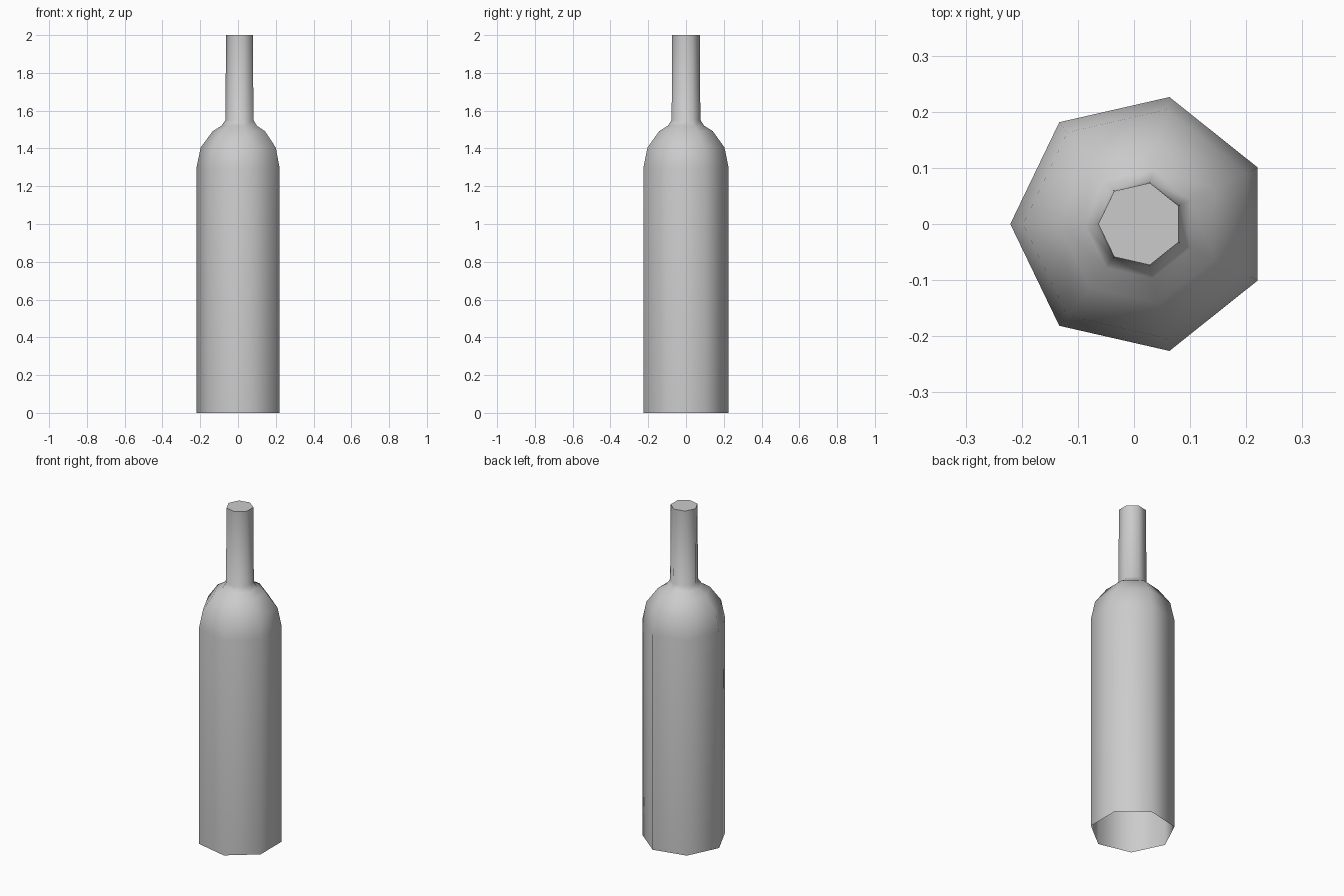
import bpy, bmesh, math

if "Cube" in bpy.data.objects:
    bpy.data.objects.remove(bpy.data.objects["Cube"])

SIDES = 7
CENTRE_X = 0.0115  # centres the odd-sided outline on x = 0

# Radius and height pairs from the open base to the mouth
PROFILE = [(0.232, 0.0), (0.232, 1.295), (0.209, 1.405), (0.145, 1.492),
           (0.099, 1.52), (0.078, 1.55), (0.075, 2.0)]


def ring(bm, radius, z):
    angles = [math.pi + 2 * math.pi * i / SIDES for i in range(SIDES)]
    return [bm.verts.new((CENTRE_X + radius * math.cos(a), radius * math.sin(a), z))
            for a in angles]


# Bottle wall: seven-sided rings joined from base to mouth
bm = bmesh.new()
rings = [ring(bm, r, z) for r, z in PROFILE]
for low, high in zip(rings, rings[1:]):
    for i in range(SIDES):
        j = (i + 1) % SIDES
        bm.faces.new((low[i], low[j], high[j], high[i]))

# Flat cap on the mouth; the base stays open
bm.faces.new(rings[-1])

mesh = bpy.data.meshes.new("bottle")
bm.to_mesh(mesh)
bm.free()
bottle = bpy.data.objects.new("bottle", mesh)
bpy.context.collection.objects.link(bottle)

# Smooth walls with a sharp rim
bpy.context.view_layer.objects.active = bottle
bottle.select_set(True)
bpy.ops.object.shade_smooth_by_angle(angle=math.radians(65))
